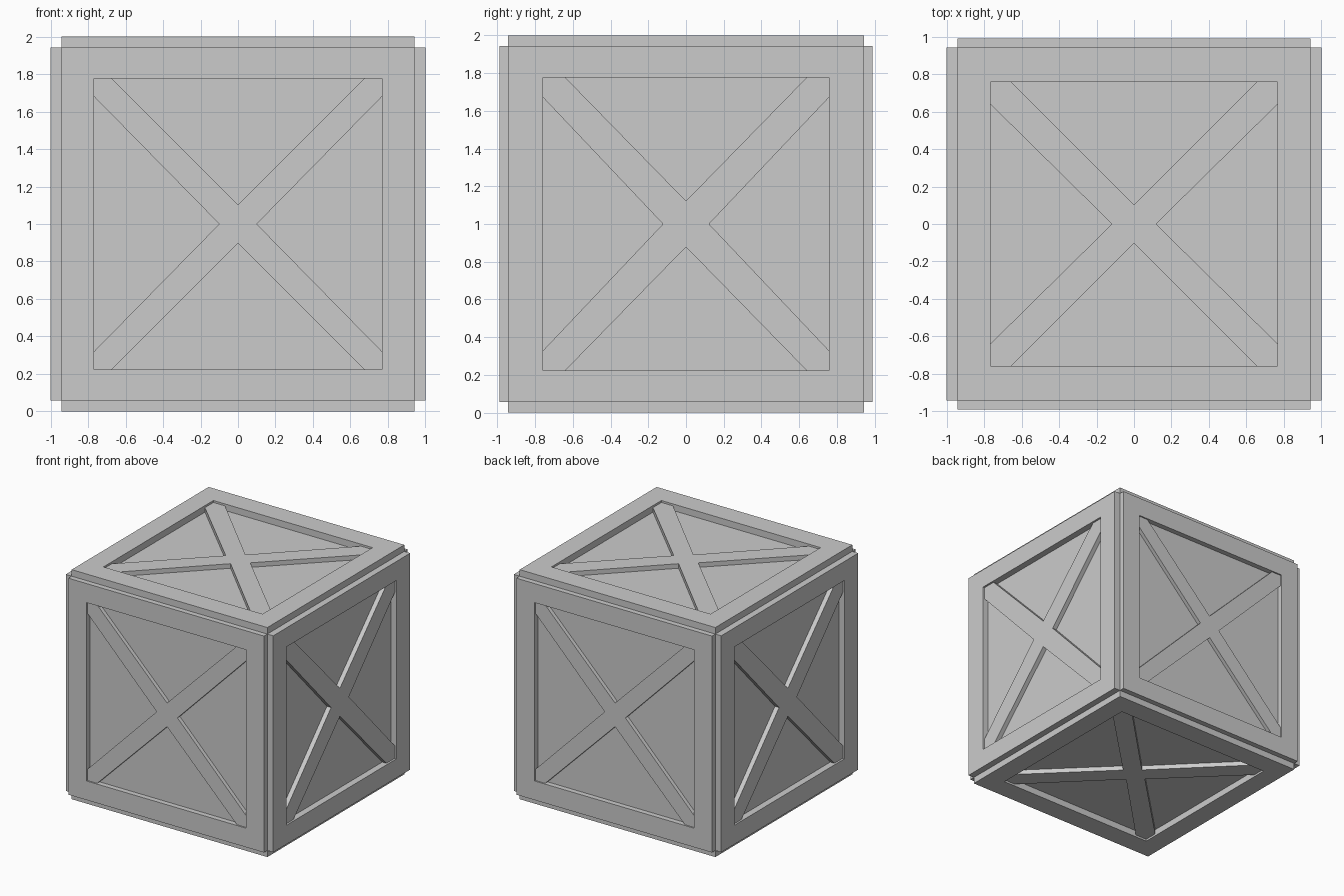
import bpy, bmesh
from mathutils import Matrix, Vector

if "Cube" in bpy.data.objects:
    bpy.data.objects.remove(bpy.data.objects["Cube"])

CENTRE = Vector((0, 0, 1))
CORE = 0.943   # half size of inner box, also half width of each face frame


def make_object(name, bm, matrix=None):
    bmesh.ops.recalc_face_normals(bm, faces=bm.faces[:])
    mesh = bpy.data.meshes.new(name)
    if matrix:
        bm.transform(matrix)
    bmesh.ops.recalc_face_normals(bm, faces=bm.faces[:])
    bm.to_mesh(mesh)
    bm.free()
    obj = bpy.data.objects.new(name, mesh)
    bpy.context.collection.objects.link(obj)
    return obj


def extrude_faces(bm, height):
    ret = bmesh.ops.extrude_face_region(bm, geom=bm.faces[:])
    verts = [g for g in ret["geom"] if isinstance(g, bmesh.types.BMVert)]
    bmesh.ops.translate(bm, verts=verts, vec=(0, 0, height))


def frame(name, hu, hv, height, matrix):
    # square ring around a rectangular opening
    bm = bmesh.new()
    corners = [(-1, -1), (1, -1), (1, 1), (-1, 1)]
    outer = [bm.verts.new((CORE * x, CORE * y, CORE)) for x, y in corners]
    inner = [bm.verts.new((hu * x, hv * y, CORE)) for x, y in corners]
    for i in range(4):
        j = (i + 1) % 4
        bm.faces.new((outer[i], outer[j], inner[j], inner[i]))
    extrude_faces(bm, height)
    return make_object(name, bm, matrix)


def brace(name, hu, hv, cu, cv, eu, ev, height, matrix):
    # X-shaped brace: one quarter outline turned through all four corners
    pts = []
    for x, y in ((1, 1), (-1, 1), (-1, -1), (1, -1)):
        quarter = [(hu * x, ev * y), (hu * x, hv * y), (eu * x, hv * y)]
        if x * y > 0:
            pts += [(cu * x, 0)] + quarter
            pts += [(0, cv * y)]
        else:
            pts += quarter[::-1]
    bm = bmesh.new()
    bm.faces.new([bm.verts.new((x, y, CORE)) for x, y in pts])
    extrude_faces(bm, height)
    return make_object(name, bm, matrix)


def face_matrix(u, v, n):
    m = Matrix((u, v, n)).transposed().to_4x4()
    return Matrix.Translation(CENTRE) @ m


# inner box
bm = bmesh.new()
bmesh.ops.create_cube(bm, size=2 * CORE)
make_object("inner_box", bm, Matrix.Translation(CENTRE))

X, Y, Z = Vector((1, 0, 0)), Vector((0, 1, 0)), Vector((0, 0, 1))

# per pair of faces: axes, opening, brace centre, brace ends, frame and brace heights
pairs = [
    (("back", "front"), X, Z, Y, (0.768, 0.777), (0.1, 0.103), (0.673, 0.68), 0.046, 0.034),
    (("right", "left"), Y, Z, X, (0.757, 0.777), (0.122, 0.122), (0.64, 0.67), 0.057, 0.04),
    (("top", "bottom"), X, Y, Z, (0.767, 0.757), (0.118, 0.102), (0.655, 0.64), 0.057, 0.04),
]
for names, u, v, n, opening, mid, ends, fh, bh in pairs:
    for name, sign in zip(names, (1, -1)):
        m = face_matrix(u, v, n * sign)
        frame(name + "_frame", *opening, fh, m)
        brace(name + "_brace", *opening, *mid, *ends, bh, m)
